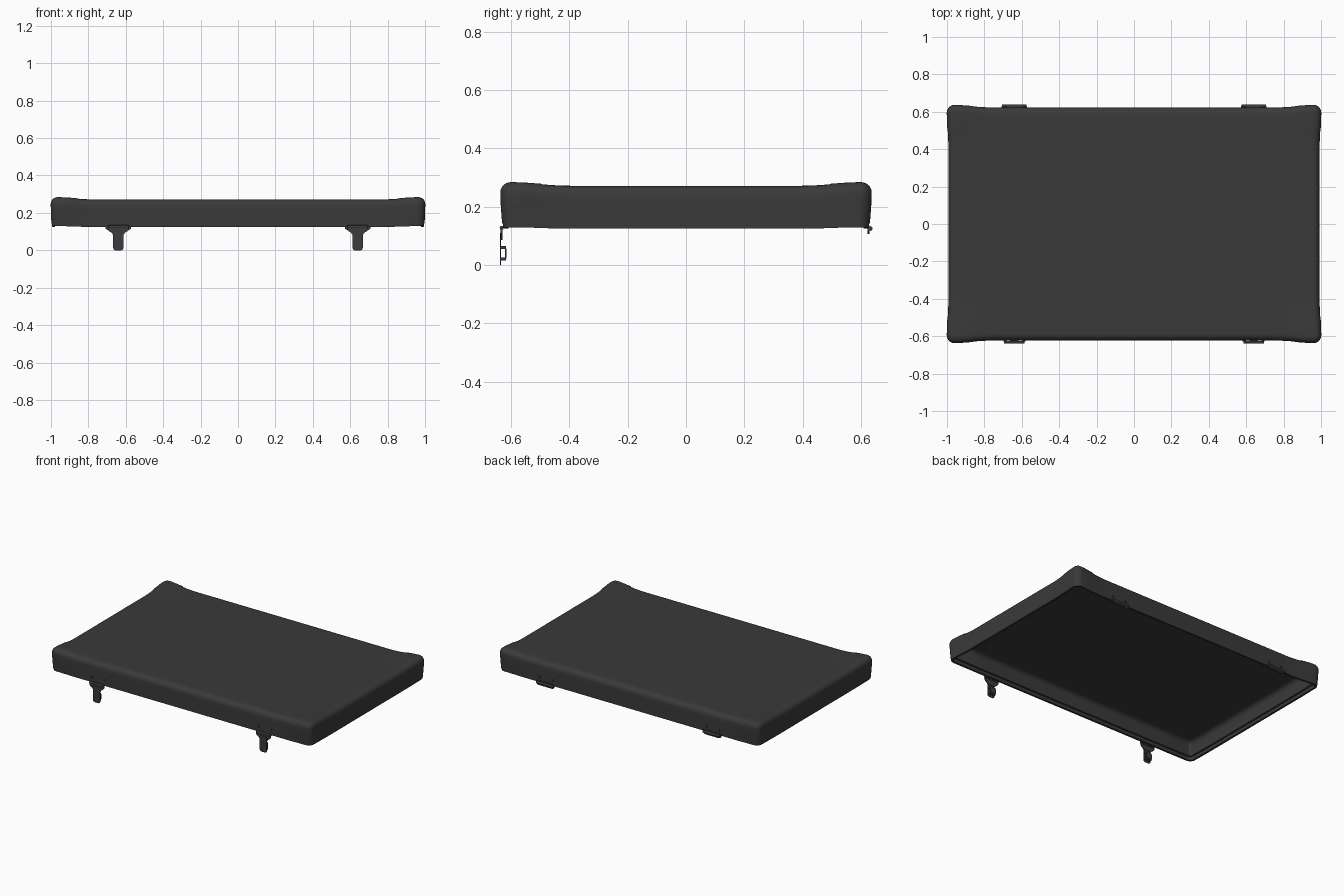
import bpy, bmesh, math
from mathutils import Vector

if "Cube" in bpy.data.objects:
    bpy.data.objects.remove(bpy.data.objects["Cube"])

HX, HY, Z0 = 0.992, 0.623, 0.125


def material(name, v):
    m = bpy.data.materials.new(name)
    m.diffuse_color = (v, v, v, 1)
    m.use_nodes = True
    m.node_tree.nodes["Principled BSDF"].inputs["Base Color"].default_value = m.diffuse_color
    return m


SHELL = material("dark_shell", 0.042)
METAL = material("dark_metal", 0.045)


def finish(name, bm, mat, angle=35):
    bmesh.ops.recalc_face_normals(bm, faces=bm.faces)
    me = bpy.data.meshes.new(name)
    bm.to_mesh(me)
    bm.free()
    ob = bpy.data.objects.new(name, me)
    bpy.context.collection.objects.link(ob)
    me.materials.append(mat)
    bpy.ops.object.select_all(action='DESELECT')
    ob.select_set(True)
    bpy.context.view_layer.objects.active = ob
    bpy.ops.object.shade_smooth_by_angle(angle=math.radians(angle))
    return ob


def bulge(p):
    """Swell the case smoothly around its four top corners."""
    sx, sy = math.copysign(1, p.x), math.copysign(1, p.y)
    d = (p - Vector((sx * 0.96, sy * 0.59, 0.24))).length
    w = max(0.0, 1 - d / 0.2)
    w = w * w * (3 - 2 * w)
    return p + Vector((sx * 0.008, sy * 0.013, 0.012)) * w


def ring(inset, z):
    """Rounded rectangle, sampled more closely near the corners."""
    r = max(0.006, 0.04 - inset)
    cx, cy = HX - inset - r, HY - inset - r
    steps = (0.0, 0.03, 0.06, 0.1, 0.14, 0.19, 0.25)
    pts = []
    for k, (sx, sy) in enumerate(((1, 1), (-1, 1), (-1, -1), (1, -1))):
        for i in range(9):
            a = math.pi / 2 * (k + i / 8)
            pts.append(Vector((sx * cx + r * math.cos(a), sy * cy + r * math.sin(a), z)))
        run = Vector(((-1, 0, 0), (0, -1, 0), (1, 0, 0), (0, 1, 0))[k])
        length = 2 * (cx if k % 2 == 0 else cy)
        start = pts[-1].copy()
        fr = [min(s, length * 0.45) for s in steps[1:]]
        for s in fr + [length / 2] + [length - s for s in reversed(fr)]:
            pts.append(start + run * s)
    return [bulge(p) for p in pts]


def stack(profile, grow=0.0):
    """Loft rings through an (inset, z) profile, capped at both ends."""
    bm = bmesh.new()
    loops = [[bm.verts.new(p) for p in ring(i - grow, z)] for i, z in profile]
    for a, b in zip(loops, loops[1:]):
        for j in range(len(a)):
            k = (j + 1) % len(a)
            bm.faces.new((a[j], a[k], b[k], b[j]))
    bm.faces.new(loops[0])
    bm.faces.new(loops[-1])
    return bm


def rounded(top, inset, r, n=6):
    return [(inset + r - r * math.cos(a), top - r + r * math.sin(a))
            for a in (math.pi / 2 * i / n for i in range(n + 1))]


# Case lid: hollow shell with rounded edges and an open underside
spread = (0.06, 0.09, 0.12, 0.16, 0.2, 0.25)
outer = [(0.0, Z0), (0, 0.145), (0, 0.17), (0, 0.195), (0, 0.215)] + rounded(0.271, 0, 0.036) \
    + [(i, 0.271) for i in spread]
inner = [(i, 0.25) for i in reversed(spread)] + rounded(0.25, 0.024, 0.032)[::-1] \
    + [(0.024, 0.15), (0.014, 0.148), (0.014, Z0)]
finish("case_lid", stack(inner + outer), SHELL)

# Corner guards: thin raised skin cut to a round outline
guard = finish("corner_guards", stack([(i, z + 0.002) for i, z in outer], 0.002), SHELL)
bm = bmesh.new()
for sx in (-1, 1):
    for sy in (-1, 1):
        g = bmesh.ops.create_uvsphere(bm, u_segments=48, v_segments=24, radius=0.142)
        bmesh.ops.translate(bm, verts=g["verts"], vec=(sx, sy * 0.633, 0.28))
cutter = finish("guard_cutter", bm, SHELL)
cutter.hide_render = True
mod = guard.modifiers.new("round_outline", 'BOOLEAN')
mod.operation, mod.object, mod.solver = 'INTERSECT', cutter, 'EXACT'
# keep only the skin so the guards do not fill the inside of the lid
bpy.context.view_layer.objects.active = guard
bpy.ops.object.select_all(action='DESELECT')
guard.select_set(True)
bpy.ops.object.modifier_apply(modifier=mod.name)
bpy.data.objects.remove(cutter)
bm = bmesh.new()
bm.from_mesh(guard.data)
inside = []
for f in bm.faces:
    c = f.calc_center_median()
    if f.normal.z < -0.9 or f.normal.dot(c - Vector((0, 0, 0.2))) < 0 or \
            (abs(c.x) < HX - 0.012 and abs(c.y) < HY - 0.012 and c.z < 0.255):
        inside.append(f)
bmesh.ops.delete(bm, geom=inside, context='FACES')
bm.to_mesh(guard.data)
bm.free()


def plate(name, outline, x, y0, y1):
    """Extrude an x-z outline between two y positions."""
    bm = bmesh.new()
    f = bm.faces.new([bm.verts.new((x + u, y0, z)) for u, z in outline])
    g = bmesh.ops.extrude_face_region(bm, geom=[f])
    bmesh.ops.translate(bm, verts=[v for v in g["geom"] if isinstance(v, bmesh.types.BMVert)],
                        vec=(0, y1 - y0, 0))
    return finish(name, bm, METAL)


def mirror_pts(half):
    return half + [(-u, z) for u, z in reversed(half)]


def cylinder(name, loc, r, depth, axis):
    rot = (0, math.pi / 2, 0) if axis == 'X' else (math.pi / 2, 0, 0)
    bpy.ops.mesh.primitive_cylinder_add(vertices=16, radius=r, depth=depth, location=loc, rotation=rot)
    ob = bpy.context.object
    ob.name = name
    ob.data.materials.append(METAL)
    bpy.ops.object.shade_smooth_by_angle(angle=math.radians(35))


latch = mirror_pts([(0.055, 0.132), (0.055, 0.112), (0.048, 0.101), (0.036, 0.095), (0.03, 0.085)])
tab = mirror_pts([(0.027, 0.11), (0.027, 0.012), (0.024, 0.004), (0.016, 0.0)])
leaf = mirror_pts([(0.068, 0.135), (0.068, 0.115), (0.055, 0.107)])

for side, x in (("left", -0.64), ("right", 0.64)):
    # Front latch: plate, hanging tab, catch frame and pivot
    plate(side + "_latch_plate", latch, x, -0.636, -0.630)
    plate(side + "_latch_tab", tab, x, -0.638, -0.634)
    cylinder(side + "_latch_pivot", (x, -0.632, 0.127), 0.007, 0.11, 'X')
    for z0, z1, y0, y1 in ((0.015, 0.025, -0.634, -0.617), (0.055, 0.065, -0.634, -0.617),
                           (0.023, 0.057, -0.621, -0.615)):
        plate(side + "_latch_catch", mirror_pts([(0.022, z1), (0.022, z0)]), x, y0, y1)
    # Back hinge: knuckle and leaf
    cylinder(side + "_hinge_knuckle", (x, 0.632, 0.125), 0.008, 0.13, 'X')
    plate(side + "_hinge_leaf", leaf, x, 0.623, 0.630)
    # Rivets above the latch and hinge
    for dx in (-0.05, 0.05):
        for y in (-0.624, 0.624):
            cylinder(side + "_rivet", (x + dx, y, 0.16), 0.009, 0.008, 'Y')
